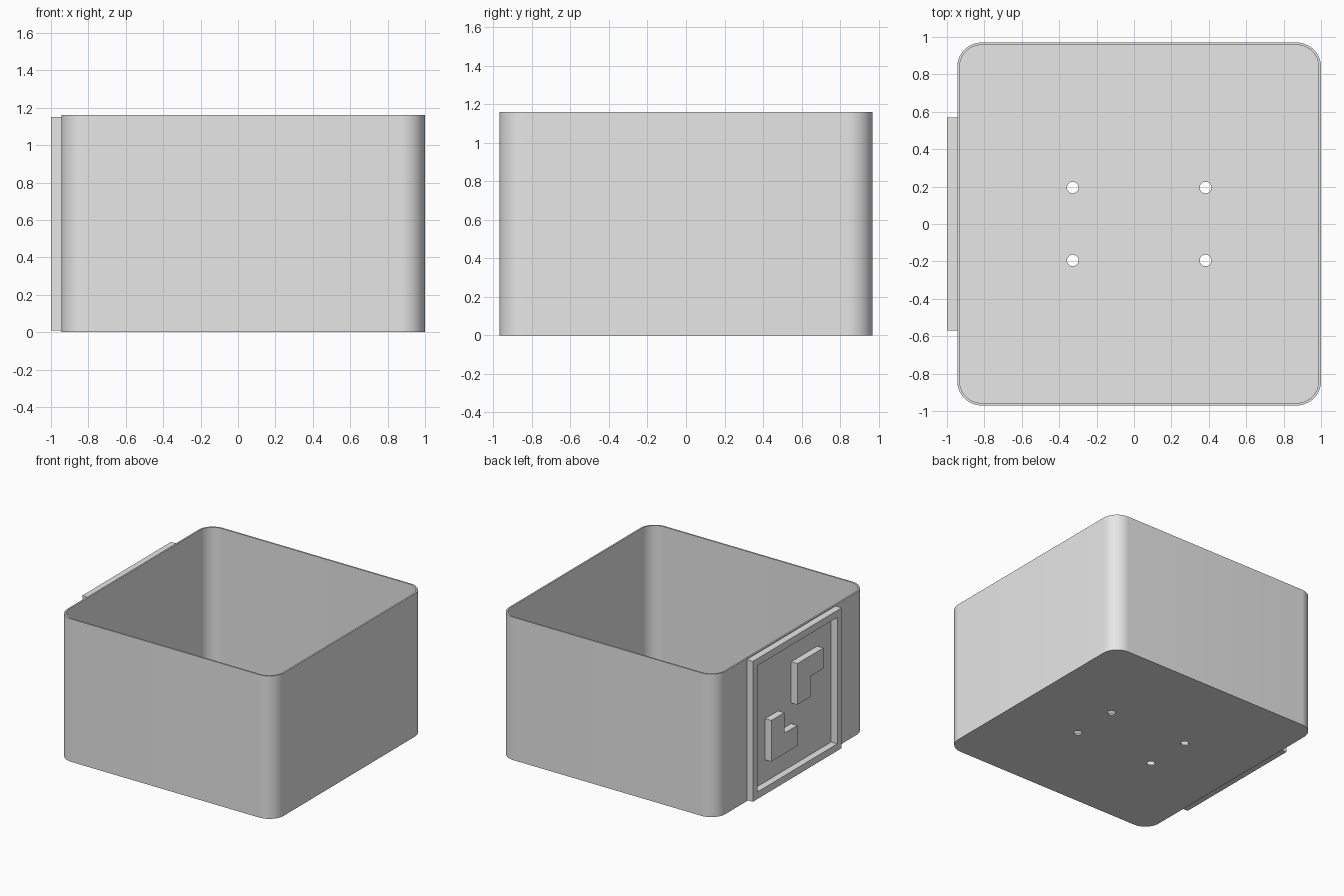
import bpy, bmesh, math
from mathutils import Vector

if "Cube" in bpy.data.objects:
    bpy.data.objects.remove(bpy.data.objects["Cube"], do_unlink=True)

HEIGHT, WALL, RADIUS = 1.16, 0.013, 0.13
CENTER_X, HALF_X, HALF_Y = 0.0275, 0.9725, 0.97
PANEL_HALF, PANEL_Z, BAR, CELL = 0.57, 0.58, 0.057, 0.167

grey = bpy.data.materials.new("plain_grey")
grey.use_nodes = True
grey.diffuse_color = (0.8, 0.8, 0.8, 1)
grey.node_tree.nodes["Principled BSDF"].inputs["Base Color"].default_value = (0.8, 0.8, 0.8, 1)


def extruded(name, polygons, direction):
    """Solid made by sweeping flat, edge-joined polygons along a direction."""
    bm = bmesh.new()
    faces = [bm.faces.new([bm.verts.new(p) for p in poly]) for poly in polygons]
    bmesh.ops.remove_doubles(bm, verts=bm.verts[:], dist=1e-5)
    region = bmesh.ops.extrude_face_region(bm, geom=bm.faces[:], use_keep_orig=True)
    moved = [g for g in region["geom"] if isinstance(g, bmesh.types.BMVert)]
    bmesh.ops.translate(bm, verts=moved, vec=Vector(direction))
    bmesh.ops.recalc_face_normals(bm, faces=bm.faces[:])
    mesh = bpy.data.meshes.new(name)
    bm.to_mesh(mesh)
    bm.free()
    obj = bpy.data.objects.new(name, mesh)
    bpy.context.collection.objects.link(obj)
    mesh.materials.append(grey)
    return obj


def rounded_outline(inset, z, steps=14):
    """Rounded rectangle, shrunk by an inset."""
    r = RADIUS - inset
    points = []
    for quarter, (sx, sy) in enumerate([(1, 1), (-1, 1), (-1, -1), (1, -1)]):
        cx = CENTER_X + sx * (HALF_X - RADIUS)
        cy = sy * (HALF_Y - RADIUS)
        for i in range(steps + 1):
            a = math.pi / 2 * (quarter + i / steps)
            points.append((cx + r * math.cos(a), cy + r * math.sin(a), z))
    return points


def circle(cx, cy, r, z, sides=32):
    return [(cx + r * math.cos(math.tau * i / sides),
             cy + r * math.sin(math.tau * i / sides), z) for i in range(sides)]


def cut(target, cutter):
    cutter.hide_render = True
    mod = target.modifiers.new("cut", 'BOOLEAN')
    mod.operation, mod.solver, mod.object = 'DIFFERENCE', 'EXACT', cutter
    bpy.context.view_layer.objects.active = target
    bpy.ops.object.modifier_apply(modifier=mod.name)
    bpy.data.objects.remove(cutter, do_unlink=True)


# Open box: hollow rounded shell with four screw holes in its floor
box = extruded("open_box", [rounded_outline(0, 0)], (0, 0, HEIGHT))
cut(box, extruded("cavity_cutter", [rounded_outline(WALL, WALL)], (0, 0, HEIGHT)))
for sx in (-1, 1):
    for sy in (-1, 1):
        hole = circle(CENTER_X + sx * 0.355, sy * 0.195, 0.031, -0.1)
        cut(box, extruded("hole_cutter", [hole], (0, 0, 0.2)))

# Raised parts on the side wall, sunk slightly into it
BASE_X = CENTER_X - HALF_X + 0.005
OUTWARD = (-1 - BASE_X, 0, 0)


def on_wall(points):
    return [(BASE_X, y, PANEL_Z + z) for y, z in points]


# Square frame from four mitred bars
corners = [(1, 1), (-1, 1), (-1, -1), (1, -1)]
outer = [(PANEL_HALF * a, PANEL_HALF * b) for a, b in corners]
inner = [((PANEL_HALF - BAR) * a, (PANEL_HALF - BAR) * b) for a, b in corners]
bars = [on_wall([outer[i], outer[i - 1], inner[i - 1], inner[i]]) for i in range(4)]
extruded("side_frame", bars, OUTWARD)

# Two angle blocks, one the half-turn of the other
angle = [(0, 0), (-1, 0), (-1, 1), (-2, 1), (-2, 2), (0, 2)]
for name, s in (("upper_angle_block", CELL), ("lower_angle_block", -CELL)):
    shape = [(s * y, s * z) for y, z in angle]
    if s < 0:
        # mirrored foot: tall part on the outside, short part toward the middle
        shape = [(-s * y, s * z) for y, z in [(0, -1), (1, -1), (1, 0), (2, 0), (2, -2), (0, -2)]]
        shape = [(y, -z) for y, z in shape]
    extruded(name, [on_wall(shape)], OUTWARD)

# Smooth rounded corners, crisp edges
bpy.ops.object.select_all(action='DESELECT')
box.select_set(True)
bpy.context.view_layer.objects.active = box
bpy.ops.object.shade_smooth_by_angle(angle=math.radians(30))
